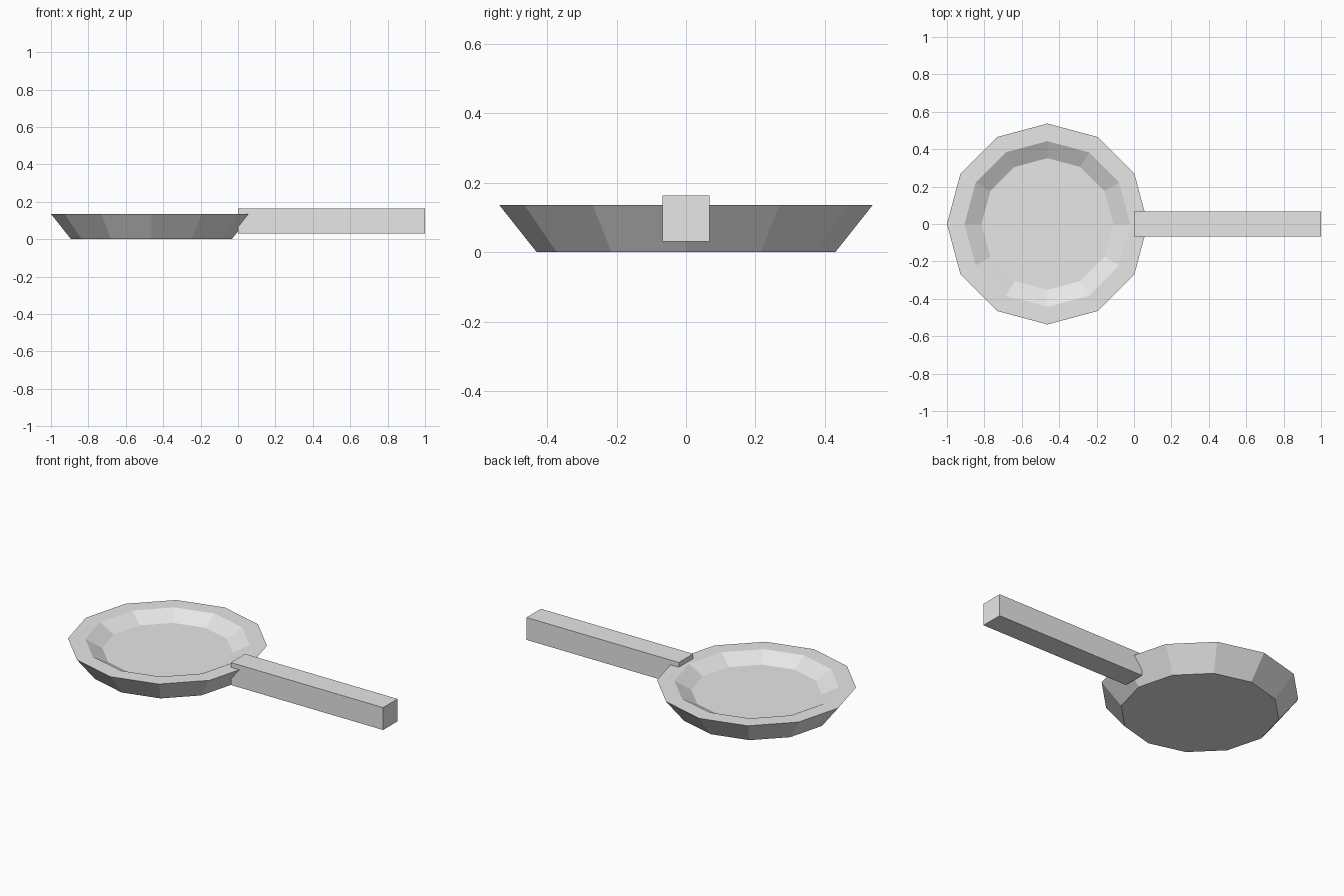
import bpy
import bmesh
from math import cos, sin, tau

cube = bpy.data.objects.get("Cube")
if cube:
    bpy.data.objects.remove(cube, do_unlink=True)

# One plain metal colour for the whole model
metal = bpy.data.materials.new("light_grey_metal")
metal.use_nodes = True
grey = (0.8, 0.8, 0.8, 1)
metal.diffuse_color = grey
metal.node_tree.nodes["Principled BSDF"].inputs["Base Color"].default_value = grey


def add_object(name, bm, location):
    bmesh.ops.recalc_face_normals(bm, faces=bm.faces)
    mesh = bpy.data.meshes.new(name)
    bm.to_mesh(mesh)
    bm.free()
    mesh.materials.append(metal)
    obj = bpy.data.objects.new(name, mesh)
    obj.location = location
    bpy.context.collection.objects.link(obj)
    return obj


def lathe(profile, sides):
    """Revolve (radius, height) points and cap both ends."""
    bm = bmesh.new()
    rings = [[bm.verts.new((r * cos(tau * i / sides), r * sin(tau * i / sides), z))
              for i in range(sides)] for r, z in profile]
    for low, high in zip(rings, rings[1:]):
        for i in range(sides):
            j = (i + 1) % sides
            bm.faces.new((low[i], low[j], high[j], high[i]))
    bm.faces.new(rings[0])
    bm.faces.new(rings[-1])
    return bm


# Pan: flared twelve-sided body with a flat rim and a shallow recess
pan_profile = [(0.43, 0), (0.537, 0.135), (0.443, 0.135), (0.352, 0.085)]
add_object("pan", lathe(pan_profile, 12), (-0.463, 0, 0))

# Handle: square bar overlapping the rim
bar = bmesh.new()
bmesh.ops.create_cube(bar, size=1)
bmesh.ops.scale(bar, vec=(1, 0.135, 0.133), verts=bar.verts)
add_object("handle", bar, (0.5, 0, 0.0965))
